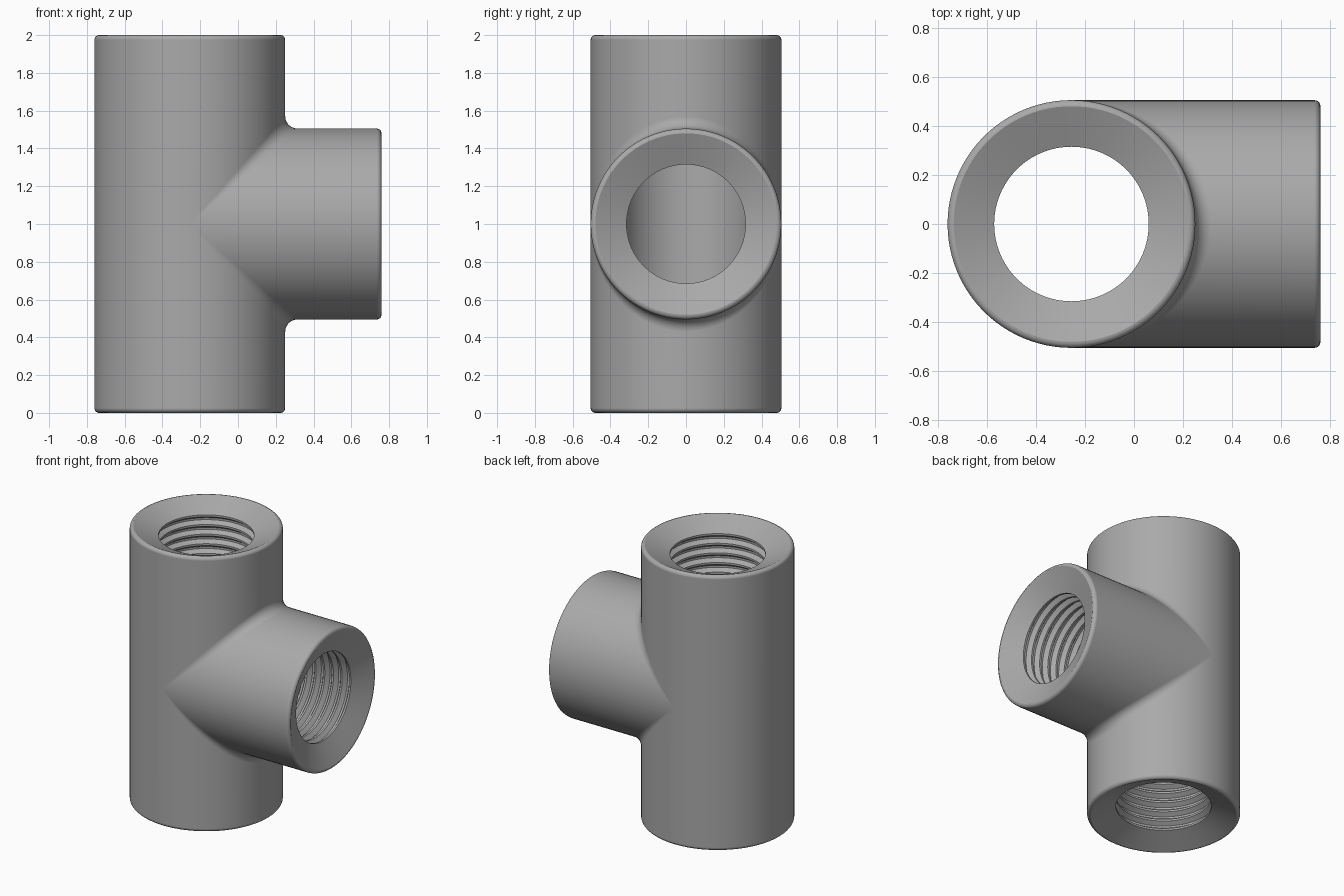
import bpy, bmesh
from math import sin, cos, pi, radians
from mathutils import Vector

if "Cube" in bpy.data.objects:
    bpy.data.objects.remove(bpy.data.objects["Cube"])

R = 0.505          # outer pipe radius
BORE = 0.315       # thread crest radius
ROOT = 0.345       # thread root and inner passage radius
FILLET = 0.065     # blend between run and branch
ROUND = 0.025      # rounded rim
DISH = 0.072       # depth of the conical end face
PITCH, TURNS = 0.07, 7
RUN, BRANCH = 1.0, 1.015   # arm lengths from the crossing point
AXIS_X, MID_Z = -0.255, 1.0
STEPS, ARC = 48, 6

mat = bpy.data.materials.new("grey metal")
mat.use_nodes = True
grey = (0.4, 0.4, 0.4, 1)
mat.diffuse_color = grey
mat.node_tree.nodes["Principled BSDF"].inputs["Base Color"].default_value = grey


def arm_profile(length):
    """(radius, distance) pairs from the rim, over the dished end, down the thread."""
    pts = []
    for i in range(ARC + 1):
        a = pi / 2 * i / ARC
        pts.append((R - ROUND + ROUND * cos(a), length - ROUND + ROUND * sin(a)))
    h = length - DISH
    for _ in range(TURNS):
        pts += [(BORE, h), (BORE, h - 0.2 * PITCH),
                (ROOT, h - 0.5 * PITCH), (ROOT, h - 0.7 * PITCH)]
        h -= PITCH
    return pts + [(BORE, h), (BORE, h - 0.2 * PITCH), (ROOT, h - 0.5 * PITCH)]


def on_run(rad, h, a):
    return Vector((rad * cos(a), rad * sin(a), -h))


def on_branch(rad, h, a):
    return Vector((h, rad * sin(a), -rad * cos(a)))


def front_section(a):
    """Closed section through run and branch, with a rolling-ball fillet outside."""
    c = max(cos(a), 0)
    reach = (R + FILLET) * c
    pts = [on_run(r, h, a) for r, h in arm_profile(RUN)]
    pts.append(on_run(ROOT, ROOT * c, a))
    pts += [on_branch(r, h, a) for r, h in reversed(arm_profile(BRANCH))]
    centre = Vector((reach, (R + FILLET) * sin(a), -reach))
    start = on_branch(R, reach, a) - centre
    end = on_run(R, reach, a) - centre
    for i in range(ARC + 1):
        ray = start.lerp(end, i / ARC) if c < 0.001 else start.slerp(end, i / ARC) * FILLET
        pts.append(centre + ray.normalized() * FILLET)
    return pts


def back_section(a):
    """Open section of the plain half of the run."""
    return ([on_run(R, 0, a)] + [on_run(r, h, a) for r, h in arm_profile(RUN)]
            + [on_run(ROOT, 0, a)])


bm = bmesh.new()


def skin(section, start, closed, side):
    """Join neighbouring sections over half a turn; side mirrors them in height."""
    rows = []
    for i in range(STEPS + 1):
        rows.append([bm.verts.new((p.x + AXIS_X, p.y, MID_Z + side * p.z))
                     for p in section(start + pi * i / STEPS)])
    n = len(rows[0])
    for a, b in zip(rows, rows[1:]):
        for j in range(n if closed else n - 1):
            k = (j + 1) % n
            bm.faces.new((a[j], a[k], b[k], b[j]))


# Lower and upper halves of the tee
for side in (1, -1):
    skin(front_section, -pi / 2, True, side)
    skin(back_section, pi / 2, False, side)

bmesh.ops.remove_doubles(bm, verts=bm.verts, dist=0.0002)
bmesh.ops.recalc_face_normals(bm, faces=bm.faces)

mesh = bpy.data.meshes.new("pipe_tee")
bm.to_mesh(mesh)
bm.free()
mesh.materials.append(mat)
tee = bpy.data.objects.new("pipe_tee", mesh)
bpy.context.collection.objects.link(tee)

# Smooth walls with crisp thread and end-face edges
bpy.ops.object.select_all(action='DESELECT')
tee.select_set(True)
bpy.context.view_layer.objects.active = tee
bpy.ops.object.shade_smooth_by_angle(angle=radians(20))
weighted = tee.modifiers.new("weighted_normals", 'WEIGHTED_NORMAL')
weighted.keep_sharp = True
